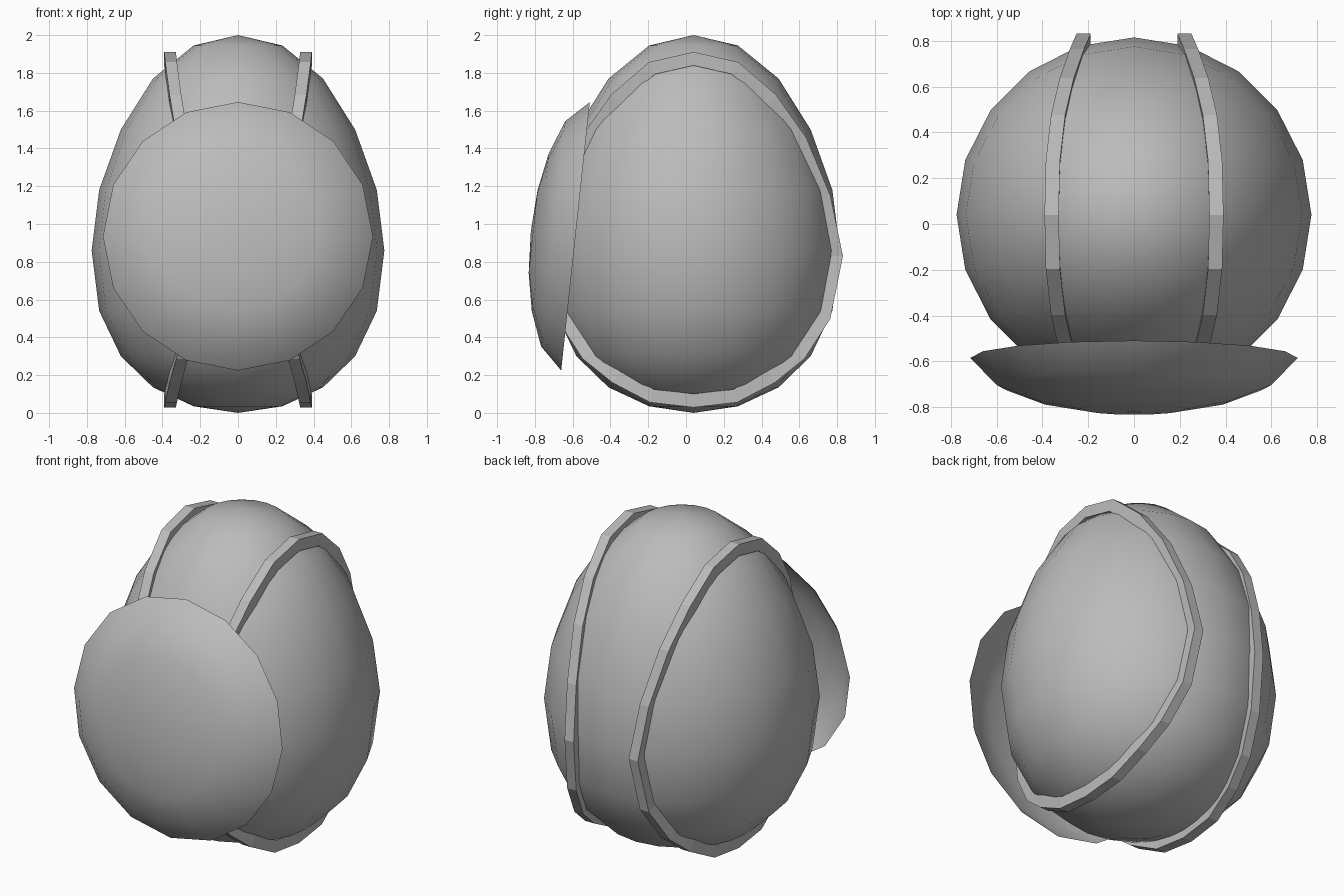
import bpy, bmesh, math
from mathutils import Matrix, Vector

cube = bpy.data.objects.get("Cube")
if cube:
    bpy.data.objects.remove(cube, do_unlink=True)

SHELL_Y = 0.04

grey = bpy.data.materials.new("plain grey")
grey.use_nodes = True
colour = (0.5, 0.5, 0.5, 1)
grey.diffuse_color = colour
grey.node_tree.nodes["Principled BSDF"].inputs["Base Color"].default_value = colour


def finish(name, bm, smooth):
    bmesh.ops.recalc_face_normals(bm, faces=bm.faces)
    mesh = bpy.data.meshes.new(name)
    bm.to_mesh(mesh)
    bm.free()
    mesh.materials.append(grey)
    obj = bpy.data.objects.new(name, mesh)
    bpy.context.collection.objects.link(obj)
    if smooth:
        bpy.ops.object.select_all(action="DESELECT")
        obj.select_set(True)
        bpy.context.view_layer.objects.active = obj
        bpy.ops.object.shade_smooth_by_angle(angle=math.radians(35))
    return obj


def lathe(name, profile, segments, matrix):
    """Turn a (radius, height) profile about local z, then place it."""
    bm = bmesh.new()
    points = [bm.verts.new((r, 0, h)) for r, h in profile]
    edges = [bm.edges.new(pair) for pair in zip(points, points[1:])]
    bmesh.ops.spin(bm, geom=points + edges, axis=(0, 0, 1), cent=(0, 0, 0),
                   angle=math.tau, steps=segments)
    bmesh.ops.remove_doubles(bm, verts=bm.verts, dist=0.0005)
    bm.transform(matrix)
    return finish(name, bm, True)


# Egg-shaped shell
egg = [(0, 0), (0.235, 0.035), (0.45, 0.135), (0.62, 0.3), (0.735, 0.54),
       (0.775, 0.86), (0.735, 1.18), (0.62, 1.5), (0.45, 1.77), (0.235, 1.945), (0, 2)]
lathe("egg_shell", egg, 20, Matrix.Translation((0, SHELL_Y, 0)))

# Open domed plate leaning against the front
dome = [(0.715, 0), (0.6, 0.119), (0.42, 0.188), (0.22, 0.226), (0, 0.238)]
facing = Vector((0, -0.994, 0.106))
side = Vector((1, 0, 0))
up = facing.cross(side)
frame = Matrix((side, up, facing)).transposed().to_4x4()
lathe("front_dome", dome, 16, Matrix.Translation((0, -0.585, 0.935)) @ frame)

# Two square-edged bands that bend inward over the front and back
half = [(0, 1.875), (0.22, 1.825), (0.41, 1.66), (0.565, 1.44), (0.69, 1.14),
        (0.755, 0.83), (0.69, 0.51), (0.56, 0.31), (0.41, 0.19), (0.22, 0.09), (0, 0.065)]
loop = half + [(-y, z) for y, z in half[-2:0:-1]]


def band(name, sign):
    bm = bmesh.new()
    rings = []
    for i, (y, z) in enumerate(loop):
        before, after = loop[i - 1], loop[(i + 1) % len(loop)]
        along = Vector((after[0] - before[0], after[1] - before[1])).normalized()
        out = Vector((-along.y, along.x)) * 0.036
        x = 0.36 - 0.14 * (abs(y) / 0.755) ** 2.6
        corners = [(-0.031, -1), (0.031, -1), (0.031, 1), (-0.031, 1)]
        rings.append([bm.verts.new((sign * (x + dx), SHELL_Y + y + out.x * k, z + out.y * k))
                      for dx, k in corners])
    for i, ring in enumerate(rings):
        following = rings[(i + 1) % len(rings)]
        for j in range(4):
            n = (j + 1) % 4
            bm.faces.new((ring[j], ring[n], following[n], following[j]))
    finish(name, bm, False)


band("left_band", 1)
band("right_band", -1)
